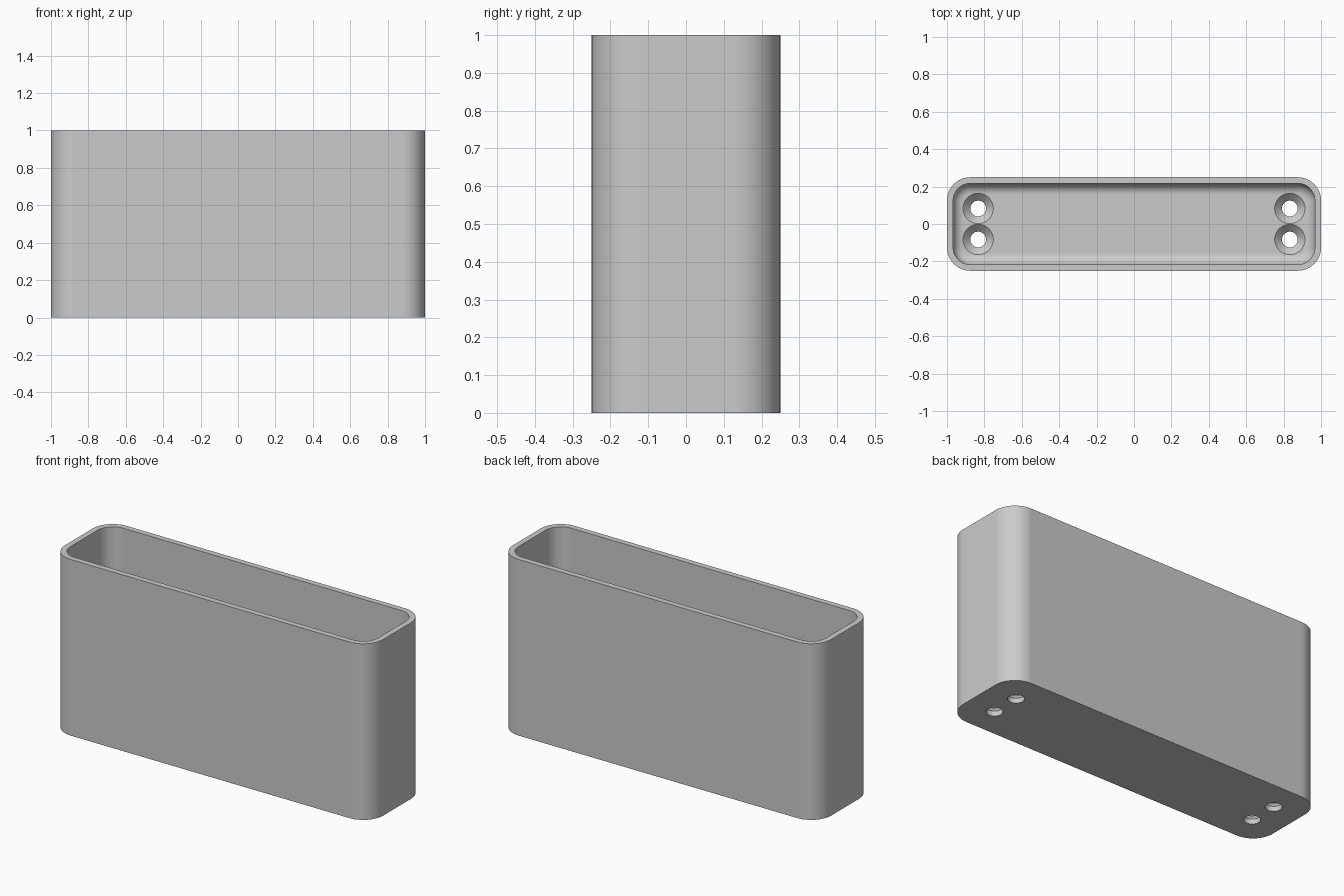
import bpy, bmesh
from math import sin, cos, pi

cube = bpy.data.objects.get("Cube")
if cube:
    bpy.data.objects.remove(cube, do_unlink=True)

LENGTH, DEPTH, HEIGHT = 2.0, 0.5, 1.0
WALL, FLOOR, CORNER, FILLET = 0.033, 0.067, 0.125, 0.06
HOLE, SINK = 0.042, 0.081
CORNER_STEPS, FILLET_STEPS = 12, 8

grey = bpy.data.materials.new("Plain grey")
grey.use_nodes = True
colour = (0.6, 0.6, 0.6, 1)
grey.diffuse_color = colour
grey.node_tree.nodes["Principled BSDF"].inputs["Base Color"].default_value = colour


def rounded_loop(bm, inset, z):
    """Rounded rectangle, inset from the outside of the box."""
    r = CORNER - inset
    cx, cy = LENGTH / 2 - CORNER, DEPTH / 2 - CORNER
    loop = []
    for i, (sx, sy) in enumerate([(1, 1), (-1, 1), (-1, -1), (1, -1)]):
        for k in range(CORNER_STEPS + 1):
            a = (i + k / CORNER_STEPS) * pi / 2
            loop.append(bm.verts.new((sx * cx + r * cos(a), sy * cy + r * sin(a), z)))
    return loop


def ring(bm, x, y, z, r, n=48):
    return [bm.verts.new((x + r * cos(2 * pi * i / n), y + r * sin(2 * pi * i / n), z))
            for i in range(n)]


def skin(bm, loops):
    """Bridge consecutive loops and cap both ends."""
    n = len(loops[0])
    for a, b in zip(loops, loops[1:]):
        for i in range(n):
            j = (i + 1) % n
            bm.faces.new((a[i], a[j], b[j], b[i]))
    bm.faces.new(loops[0][::-1])
    bm.faces.new(loops[-1])


def make_object(name, bm):
    bmesh.ops.recalc_face_normals(bm, faces=bm.faces)
    mesh = bpy.data.meshes.new(name)
    bm.to_mesh(mesh)
    bm.free()
    mesh.materials.append(grey)
    obj = bpy.data.objects.new(name, mesh)
    bpy.context.collection.objects.link(obj)
    return obj


# Open box: outer wall, rim, inner wall, filleted floor
bm = bmesh.new()
loops = [rounded_loop(bm, 0, 0), rounded_loop(bm, 0, HEIGHT), rounded_loop(bm, WALL, HEIGHT)]
for k in range(FILLET_STEPS + 1):
    a = k / FILLET_STEPS * pi / 2
    loops.append(rounded_loop(bm, WALL + FILLET * (1 - cos(a)), FLOOR + FILLET * (1 - sin(a))))
skin(bm, loops)
box = make_object("open_box", bm)

# Countersunk screw holes, two at each end
bm = bmesh.new()
for x in (-0.833, 0.833):
    for y in (-0.083, 0.083):
        skin(bm, [ring(bm, x, y, z, r) for z, r in (
            (-0.1, HOLE), (FLOOR - (SINK - HOLE), HOLE), (FLOOR, SINK), (0.3, SINK))])
cutter = make_object("screw_hole_cutter", bm)
cutter.hide_render = True

cut = box.modifiers.new("Screw holes", "BOOLEAN")
cut.operation = "DIFFERENCE"
cut.solver = "EXACT"
cut.object = cutter

bpy.ops.object.select_all(action="DESELECT")
box.select_set(True)
bpy.context.view_layer.objects.active = box
bpy.ops.object.modifier_apply(modifier=cut.name)
bpy.data.objects.remove(cutter, do_unlink=True)

# Smooth corners with flat walls
bpy.ops.object.shade_smooth_by_angle(angle=pi / 6)
weighted = box.modifiers.new("Flat walls", "WEIGHTED_NORMAL")
weighted.keep_sharp = True
weighted.weight = 100
